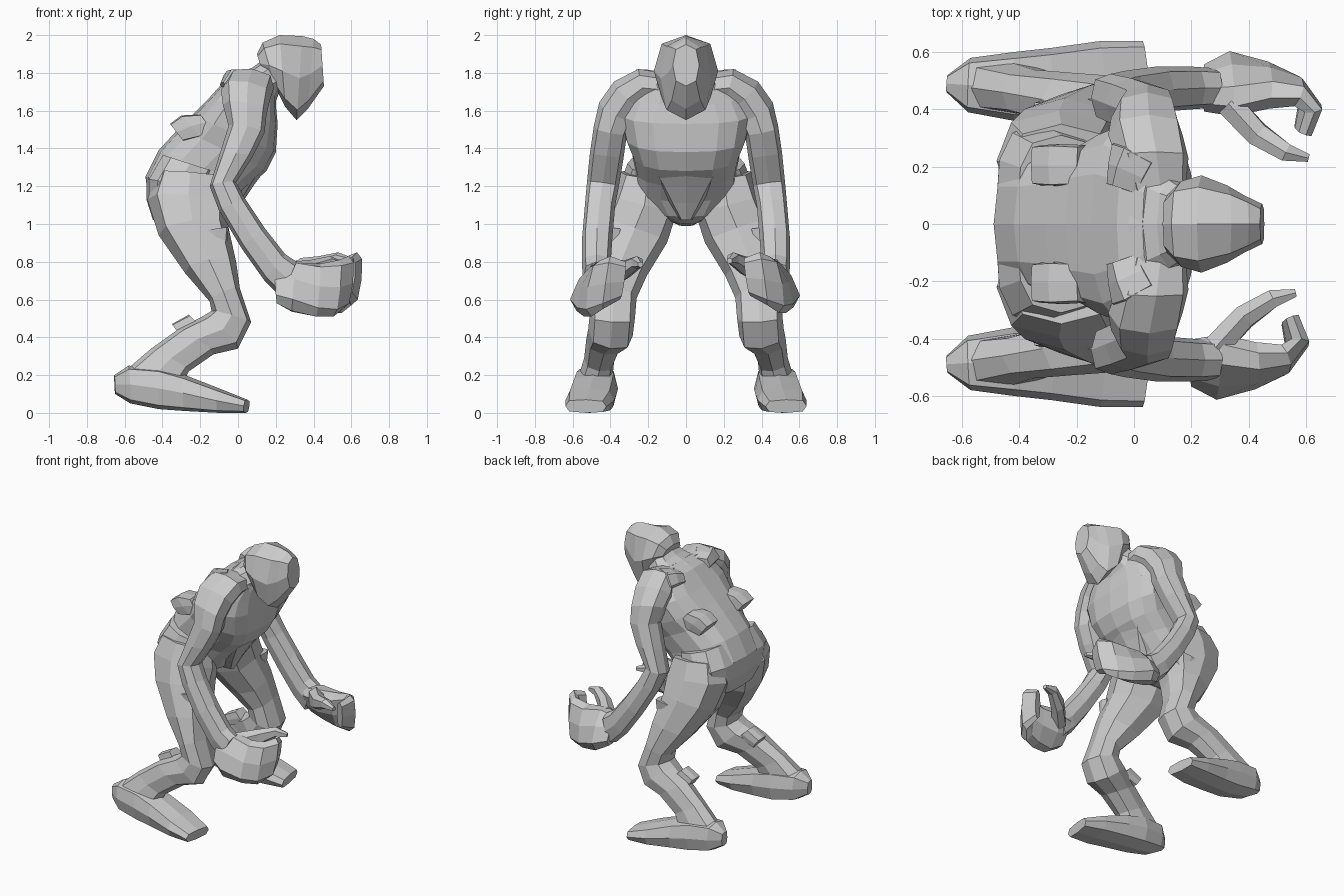
import bpy, bmesh, math
from mathutils import Vector


def loft(name, rings, n=8, e=0.75, side=1, shift=(0, 0, 0)):
    """Skin through rings. Ring: (px,pz,qx,qz,y,half) or (px,py,pz,qx,qy,qz,half)."""
    full = []
    for r in rings:
        if len(r) == 6:
            r = (r[0], r[4], r[1], r[2], r[4], r[3], r[5])
        full.append((Vector(r[0:3]), Vector(r[3:6]), r[6]))
    mids = [(p + q) / 2 for p, q, h in full]
    bm = bmesh.new()
    loops = []
    for i, (p, q, h) in enumerate(full):
        t = mids[min(i + 1, len(mids) - 1)] - mids[max(i - 1, 0)]
        a = (p - q) / 2
        b = t.cross(a).normalized() * h
        loop = []
        for k in range(n):
            c, s = math.cos(2 * math.pi * k / n), math.sin(2 * math.pi * k / n)
            c = math.copysign(abs(c) ** e, c) if abs(c) > 1e-6 else 0
            s = math.copysign(abs(s) ** e, s) if abs(s) > 1e-6 else 0
            v = mids[i] + a * c + b * s + Vector(shift)
            v.y *= side
            loop.append(bm.verts.new(v))
        loops.append(loop)
    for l0, l1 in zip(loops, loops[1:]):
        for k in range(n):
            j = (k + 1) % n
            bm.faces.new((l0[k], l0[j], l1[j], l1[k]))
    bm.faces.new(loops[0])
    bm.faces.new(loops[-1])
    bmesh.ops.triangulate(bm, faces=[f for f in bm.faces if len(f.verts) > 4])
    bmesh.ops.recalc_face_normals(bm, faces=bm.faces)
    me = bpy.data.meshes.new(name)
    bm.to_mesh(me)
    bm.free()
    ob = bpy.data.objects.new(name, me)
    parts.objects.link(ob)
    return ob


parts = bpy.data.collections.new("parts")
bpy.context.scene.collection.children.link(parts)

# Torso from crotch to collar
torso = loft("body", [
    (-0.36, 0.99, -0.14, 1.00, 0, 0.04),
    (-0.47, 1.10, -0.07, 1.04, 0, 0.19),
    (-0.49, 1.25, -0.02, 1.12, 0, 0.27),
    (-0.42, 1.39, 0.06, 1.20, 0, 0.27),
    (-0.31, 1.51, 0.15, 1.28, 0, 0.29),
    (-0.24, 1.58, 0.20, 1.38, 0, 0.33),
    (-0.15, 1.67, 0.21, 1.53, 0, 0.36),
    (-0.06, 1.77, 0.20, 1.63, 0, 0.31),
    (0.03, 1.81, 0.20, 1.70, 0, 0.22)], n=16)

# Broad back of the hips
loft("hips", [
    (-0.45, 1.02, -0.25, 1.03, 0, 0.20),
    (-0.485, 1.13, -0.20, 1.10, 0, 0.31),
    (-0.485, 1.24, -0.15, 1.18, 0, 0.35),
    (-0.41, 1.37, -0.10, 1.27, 0, 0.31)], n=12, e=0.65)

# Neck and head
loft("neck", [
    (-0.02, 1.79, 0.20, 1.65, 0, 0.22),
    (0.08, 1.83, 0.22, 1.70, 0, 0.16),
    (0.17, 1.90, 0.26, 1.72, 0, 0.11)], n=10)
loft("head", [
    (0.10, 1.90, 0.13, 1.80, 0, 0.10),
    (0.13, 1.96, 0.20, 1.72, 0, 0.15),
    (0.22, 2.00, 0.25, 1.62, 0, 0.17),
    (0.34, 1.995, 0.31, 1.55, 0, 0.135),
    (0.40, 1.98, 0.37, 1.61, 0, 0.10),
    (0.44, 1.95, 0.455, 1.73, 0, 0.07)], n=8, e=0.8)

# Belly plate, narrowing downwards
loft("belly_plate", [
    (-0.10, 1.30, 0.14, 1.28, 0, 0.21),
    (-0.10, 1.20, 0.08, 1.20, 0, 0.15),
    (-0.12, 1.11, 0.02, 1.11, 0, 0.09),
    (-0.14, 1.02, -0.03, 1.02, 0, 0.03)], n=8)

for s, side in ((1, "left"), (-1, "right")):
    # Legs and feet
    loft(side + "_leg", [
        (-0.43, 1.27, -0.08, 1.24, 0.20, 0.15),
        (-0.48, 1.13, -0.05, 1.10, 0.22, 0.18),
        (-0.42, 0.94, -0.05, 0.98, 0.27, 0.18),
        (-0.28, 0.74, -0.01, 0.80, 0.345, 0.145),
        (-0.15, 0.59, 0.01, 0.66, 0.385, 0.125),
        (-0.14, 0.54, 0.07, 0.48, 0.39, 0.12),
        (-0.19, 0.51, 0.00, 0.34, 0.40, 0.12),
        (-0.32, 0.44, -0.13, 0.31, 0.435, 0.095),
        (-0.46, 0.34, -0.26, 0.22, 0.46, 0.08),
        (-0.60, 0.22, -0.30, 0.14, 0.48, 0.09)], n=8, side=s)
    loft(side + "_foot", [
        (-0.655, 0.20, -0.65, 0.10, 0.49, 0.03),
        (-0.58, 0.25, -0.57, 0.05, 0.485, 0.095),
        (-0.42, 0.24, -0.42, 0.02, 0.48, 0.12),
        (-0.28, 0.20, -0.28, 0.01, 0.49, 0.125),
        (-0.10, 0.13, -0.10, 0.00, 0.51, 0.13),
        (0.05, 0.07, 0.04, 0.00, 0.53, 0.11)], n=8, e=0.6, side=s)
    # Calf and thigh pieces
    loft(side + "_calf_stud", [
        (-0.35, 0.47, -0.30, 0.40, 0.38, 0.05),
        (-0.26, 0.52, -0.18, 0.44, 0.38, 0.05)], n=8, e=0.4, side=s)
    loft(side + "_thigh_pad", [
        (-0.19, 0.96, -0.05, 0.98, 0.39, 0.05),
        (-0.16, 0.86, -0.06, 0.88, 0.40, 0.03)], n=8, e=0.4, side=s)
    # Raised blocks on the back
    loft(side + "_lower_back_block", [
        (-0.36, 1.53, -0.29, 1.44, 0.205, 0.07),
        (-0.30, 1.575, -0.20, 1.46, 0.205, 0.075),
        (-0.20, 1.58, -0.14, 1.50, 0.205, 0.07)], n=8, e=0.3, side=s)
    loft(side + "_upper_back_block", [
        (-0.09, 1.75, -0.03, 1.66, 0.21, 0.08),
        (-0.06, 1.81, 0.02, 1.70, 0.20, 0.08),
        (0.03, 1.81, 0.08, 1.72, 0.16, 0.07)], n=8, e=0.4, side=s)
    # Arms with hands, the right hand slightly further back
    d = (0, 0, 0) if s == 1 else (-0.045, 0.01, -0.02)
    loft(side + "_arm", [
        (-0.02, 1.75, 0.18, 1.71, 0.12, 0.07),
        (-0.06, 1.76, 0.19, 1.72, 0.23, 0.085),
        (-0.09, 1.71, 0.17, 1.66, 0.31, 0.10),
        (-0.08, 1.63, 0.15, 1.57, 0.37, 0.10),
        (-0.05, 1.52, 0.14, 1.48, 0.40, 0.09),
        (-0.10, 1.36, 0.08, 1.36, 0.42, 0.09),
        (-0.15, 1.20, -0.01, 1.22, 0.44, 0.085),
        (-0.10, 1.07, 0.04, 1.13, 0.455, 0.08),
        (0.02, 0.87, 0.14, 0.98, 0.47, 0.08),
        (0.14, 0.70, 0.25, 0.84, 0.475, 0.075),
        (0.23, 0.61, 0.31, 0.80, 0.475, 0.07)], n=8, side=s)
    loft(side + "_hand", [
        (0.24, 0.42, 0.79, 0.25, 0.53, 0.60, 0.06),
        (0.35, 0.41, 0.81, 0.33, 0.57, 0.56, 0.08),
        (0.48, 0.44, 0.81, 0.46, 0.53, 0.53, 0.065),
        (0.58, 0.44, 0.83, 0.55, 0.49, 0.53, 0.05),
        (0.63, 0.39, 0.85, 0.60, 0.43, 0.57, 0.04),
        (0.60, 0.31, 0.82, 0.58, 0.34, 0.62, 0.03)], n=8, side=s, shift=d)
    loft(side + "_thumb", [
        (0.33, 0.42, 0.82, 0.33, 0.42, 0.66, 0.05),
        (0.43, 0.31, 0.83, 0.43, 0.32, 0.72, 0.045),
        (0.53, 0.25, 0.85, 0.53, 0.25, 0.78, 0.035),
        (0.61, 0.23, 0.82, 0.61, 0.23, 0.79, 0.015)], n=6, side=s, shift=d)

# Fuse all parts into one skin
bpy.context.scene.collection.objects.link(torso)
parts.objects.unlink(torso)
mod = torso.modifiers.new("fuse", "BOOLEAN")
mod.operation, mod.solver = "UNION", "EXACT"
mod.operand_type, mod.collection = "COLLECTION", parts
mod.use_self = True
torso.data = bpy.data.meshes.new_from_object(
    torso.evaluated_get(bpy.context.evaluated_depsgraph_get()))
torso.modifiers.clear()
for ob in list(parts.objects):
    bpy.data.objects.remove(ob)
